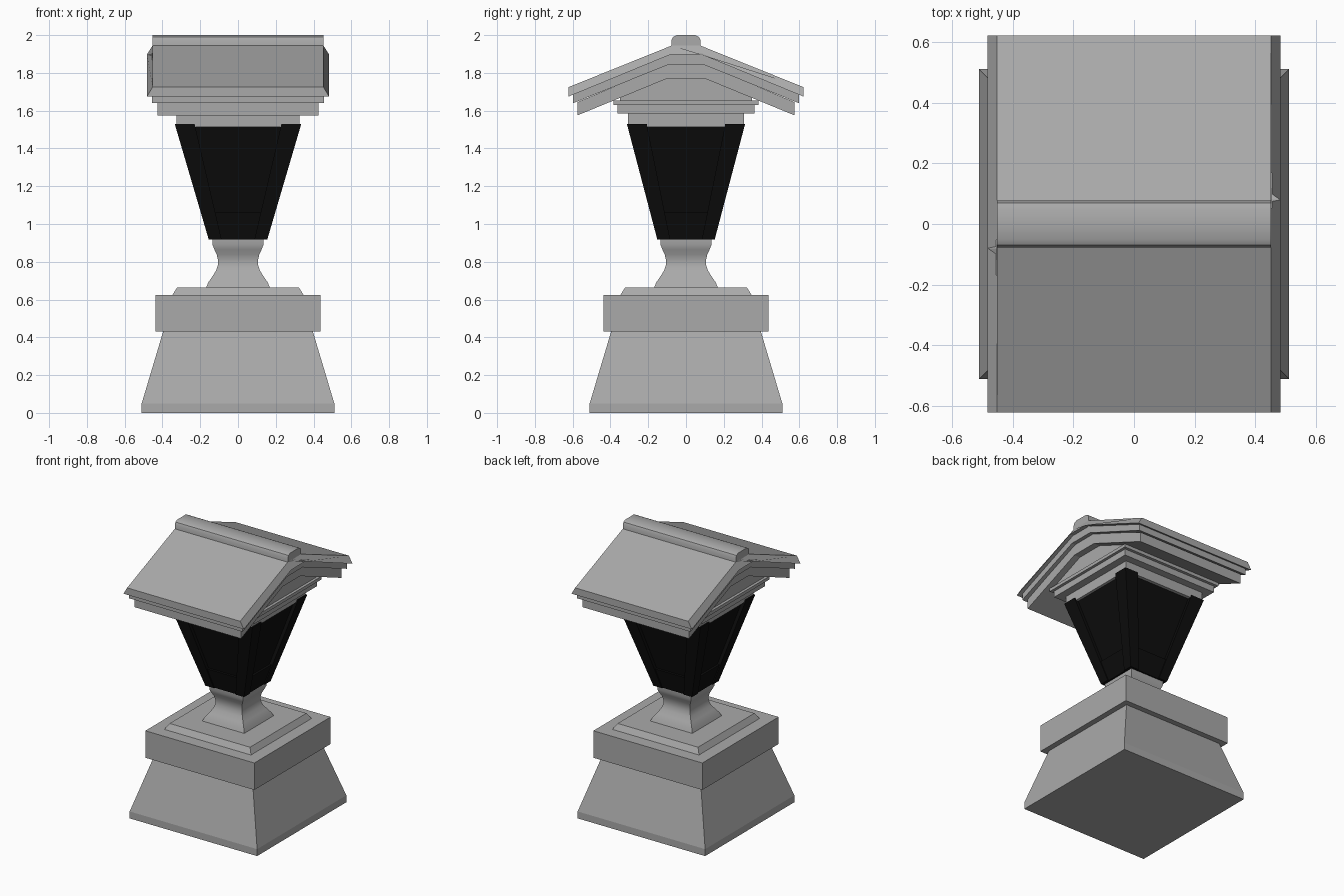
import bpy
import bmesh

cube = bpy.data.objects.get("Cube")
if cube:
    bpy.data.objects.remove(cube, do_unlink=True)


def material(name, value, rough):
    m = bpy.data.materials.new(name)
    m.use_nodes = True
    colour = (value, value, value, 1)
    m.diffuse_color = colour
    node = m.node_tree.nodes["Principled BSDF"]
    node.inputs["Base Color"].default_value = colour
    node.inputs["Roughness"].default_value = rough
    return m


stone = material("grey stone", 0.4, 0.8)
iron = material("black iron", 0.004, 0.8)


def loft(name, rings, mat, smooth=False):
    """Join rings of points into a closed solid."""
    bm = bmesh.new()
    loops = [[bm.verts.new(p) for p in ring] for ring in rings]
    n = len(loops[0])
    for a, b in zip(loops, loops[1:]):
        for i in range(n):
            j = (i + 1) % n
            bm.faces.new((a[i], a[j], b[j], b[i]))
    bm.faces.new(loops[0][::-1])
    bm.faces.new(loops[-1])
    bmesh.ops.recalc_face_normals(bm, faces=bm.faces)
    mesh = bpy.data.meshes.new(name)
    bm.to_mesh(mesh)
    bm.free()
    mesh.materials.append(mat)
    obj = bpy.data.objects.new(name, mesh)
    bpy.context.collection.objects.link(obj)
    if smooth:
        bpy.ops.object.select_all(action='DESELECT')
        obj.select_set(True)
        bpy.context.view_layer.objects.active = obj
        bpy.ops.object.shade_smooth_by_angle(angle=0.6)
    return obj


def rect(x, y, z):
    return [(-x, -y, z), (x, -y, z), (x, y, z), (-x, y, z)]


def stack(name, sections, mat=stone, smooth=False):
    return loft(name, [rect(*s) for s in sections], mat, smooth)


def square(name, profile, smooth=False):
    return stack(name, [(r, r, z) for r, z in profile], stone, smooth)


def prism(name, half_profile, smooth=False):
    """Extrude a mirrored (y, z, half width) profile along x."""
    full = half_profile + [(-y, z, w) for y, z, w in reversed(half_profile)]
    return loft(name, [[(s * w, y, z) for y, z, w in full] for s in (-1, 1)],
                stone, smooth)


# Pedestal
square("pedestal_foot", [(0.51, 0), (0.51, 0.05), (0.395, 0.435)])
square("pedestal_slab", [(0.436, 0.43), (0.436, 0.625)])
square("pedestal_step", [(0.35, 0.62), (0.322, 0.665)])
square("stem", [(0.17, 0.66), (0.158, 0.69), (0.137, 0.72), (0.118, 0.75),
                (0.107, 0.78), (0.106, 0.81), (0.113, 0.84), (0.125, 0.865),
                (0.135, 0.89), (0.135, 0.925)], smooth=True)

# Lantern: recessed panels, bottom rail and four corner posts
LOW, HIGH = 0.918, 1.53


def half_size(z):
    t = (z - LOW) / (HIGH - LOW)
    return 0.155 + 0.18 * t, 0.152 + 0.161 * t


def lantern_section(z, inset):
    x, y = half_size(z)
    return x - inset, y - inset, z


stack("lantern_panels", [lantern_section(z, 0.025) for z in (LOW, 1.515)], iron)
stack("lantern_rail", [lantern_section(z, 0.008) for z in (LOW, 1.06)], iron)
for sx, side in ((-1, "right"), (1, "left")):
    for sy, end in ((-1, "front"), (1, "back")):
        rings = []
        for z, width in ((LOW, 0.068), (HIGH, 0.105)):
            x, y = half_size(z)
            rings.append([(sx * a, sy * b, z) for a, b in
                          ((x, y), (x - width, y), (x - width, y - 0.03),
                           (x - 0.03, y - 0.03), (x - 0.03, y - width),
                           (x, y - width))])
        loft(f"{end}_{side}_post", rings, iron)

# Stepped cap under the roof
stack("cap_neck", [(0.325, 0.307, 1.513), (0.325, 0.307, 1.6)])
stack("cap_step", [(0.38, 0.362, 1.585), (0.38, 0.362, 1.632)])
stack("cap_rim", [(0.4, 0.383, 1.63), (0.4, 0.383, 1.653)])
prism("gable_fill", [(0.35, 1.64, 0.38), (0.35, 1.68, 0.38), (0.1, 1.79, 0.38)])

# Roof of three bent layers and a rounded ridge
prism("roof_lower_layer", [(0.1, 1.77, 0.427), (0.575, 1.575, 0.427),
                           (0.575, 1.645, 0.427), (0.09, 1.85, 0.427)])
prism("roof_middle_layer", [(0.09, 1.845, 0.455), (0.597, 1.64, 0.455),
                            (0.597, 1.69, 0.455), (0.08, 1.905, 0.455)])
prism("roof_top_layer", [(0.08, 1.898, 0.482), (0.621, 1.675, 0.482),
                         (0.621, 1.725, 0.452), (0.075, 1.945, 0.452)])
prism("roof_ridge", [(0.077, 1.93, 0.452), (0.077, 1.972, 0.452),
                     (0.069, 1.99, 0.452), (0.05, 2.0, 0.452)], smooth=True)
